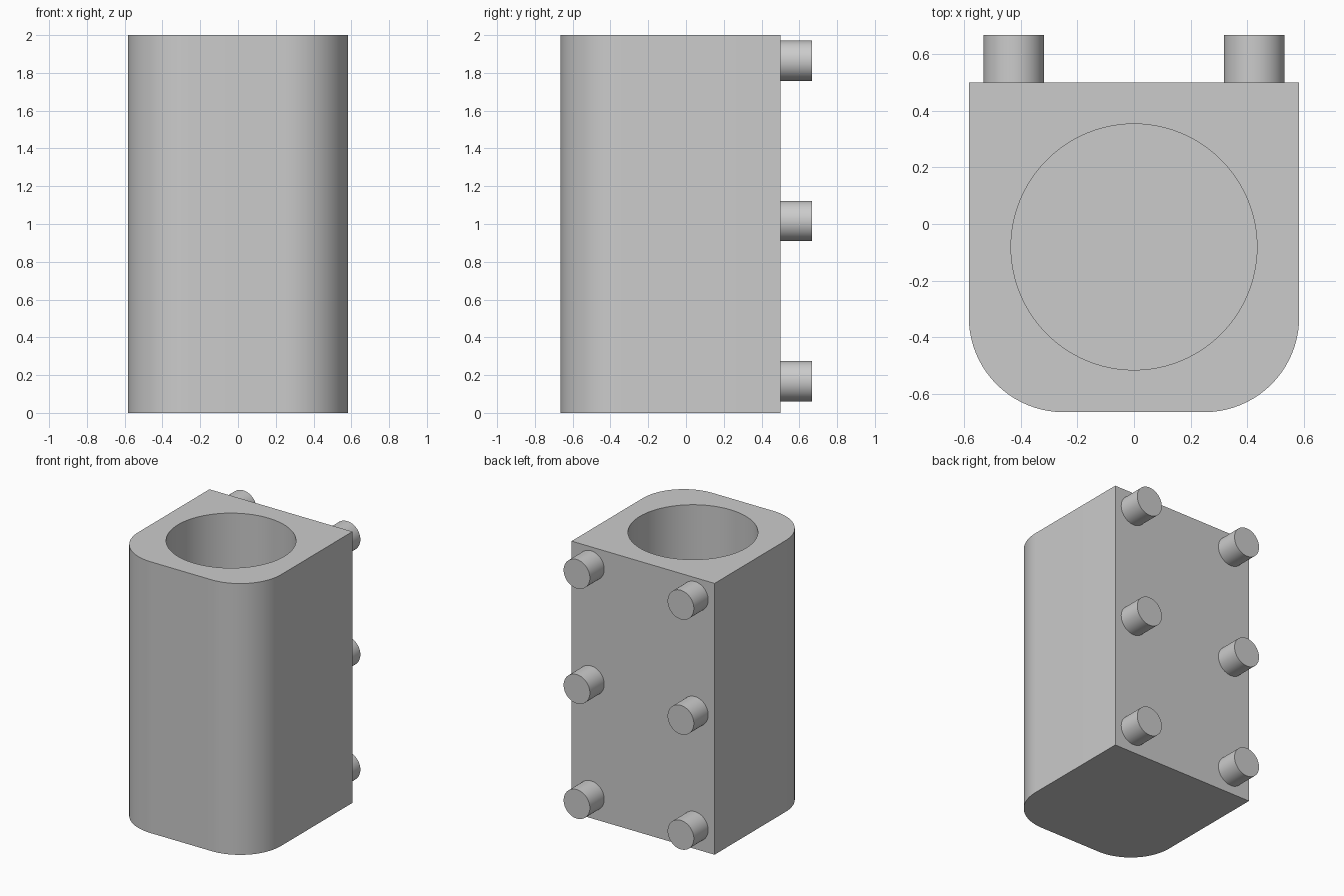
import bpy, bmesh
from math import sin, cos, pi, radians

cube = bpy.data.objects.get("Cube")
if cube:
    bpy.data.objects.remove(cube, do_unlink=True)

HALF_W, FRONT, BACK, HEIGHT = 0.583, -0.664, 0.5, 2.0
CORNER_R = 0.335
BORE_R, BORE_Y, FLOOR_Z = 0.434, -0.081, 0.15

grey = bpy.data.materials.new("plain grey")
grey.use_nodes = True
colour = (0.6, 0.6, 0.6, 1)
grey.diffuse_color = colour
grey.node_tree.nodes["Principled BSDF"].inputs["Base Color"].default_value = colour


def arc(cx, cy, r, start, end, steps):
    angles = [start + (end - start) * i / steps for i in range(steps + 1)]
    return [(cx + r * cos(a), cy + r * sin(a)) for a in angles]


def finish(obj):
    obj.data.materials.append(grey)
    bpy.ops.object.select_all(action='DESELECT')
    obj.select_set(True)
    bpy.context.view_layer.objects.active = obj
    bpy.ops.object.shade_smooth_by_angle(angle=radians(30))


def tube_wall(bm, profile, z0, z1):
    """Wall and bottom cap of a prism; returns its open top edges."""
    low = [bm.verts.new((x, y, z0)) for x, y in profile]
    high = [bm.verts.new((x, y, z1)) for x, y in profile]
    n = len(profile)
    for i in range(n):
        j = (i + 1) % n
        bm.faces.new((low[i], low[j], high[j], high[i]))
    bm.faces.new(low)
    return [bm.edges.get((high[i], high[(i + 1) % n])) for i in range(n)]


# Block with two rounded front corners and a deep blind bore
outline = [(HALF_W, BACK), (-HALF_W, BACK)]
cx, cy = HALF_W - CORNER_R, FRONT + CORNER_R
outline += arc(-cx, cy, CORNER_R, pi, 1.5 * pi, 20)
outline += arc(cx, cy, CORNER_R, 1.5 * pi, 2 * pi, 20)
bore = arc(0, BORE_Y, BORE_R, 0, 2 * pi, 96)[:-1]

bm = bmesh.new()
rim = tube_wall(bm, outline, 0, HEIGHT) + tube_wall(bm, bore, FLOOR_Z, HEIGHT)
bmesh.ops.triangle_fill(bm, edges=rim, use_beauty=True, normal=(0, 0, 1))
bmesh.ops.recalc_face_normals(bm, faces=bm.faces)
mesh = bpy.data.meshes.new("body")
bm.to_mesh(mesh)
bm.free()
body = bpy.data.objects.new("body", mesh)
bpy.context.collection.objects.link(body)
finish(body)

# Six round pegs on the back face, slightly sunk into it
PEG_R, PEG_END, SUNK = 0.107, 0.667, 0.02
for level, z in (("lower", 0.168), ("middle", 1.016), ("upper", 1.864)):
    for side, x in (("left", 0.424), ("right", -0.424)):
        length = PEG_END - BACK + SUNK
        bpy.ops.mesh.primitive_cylinder_add(
            vertices=48, radius=PEG_R, depth=length,
            location=(x, PEG_END - length / 2, z), rotation=(pi / 2, 0, 0))
        peg = bpy.context.object
        peg.name = f"{level}_{side}_peg"
        finish(peg)
